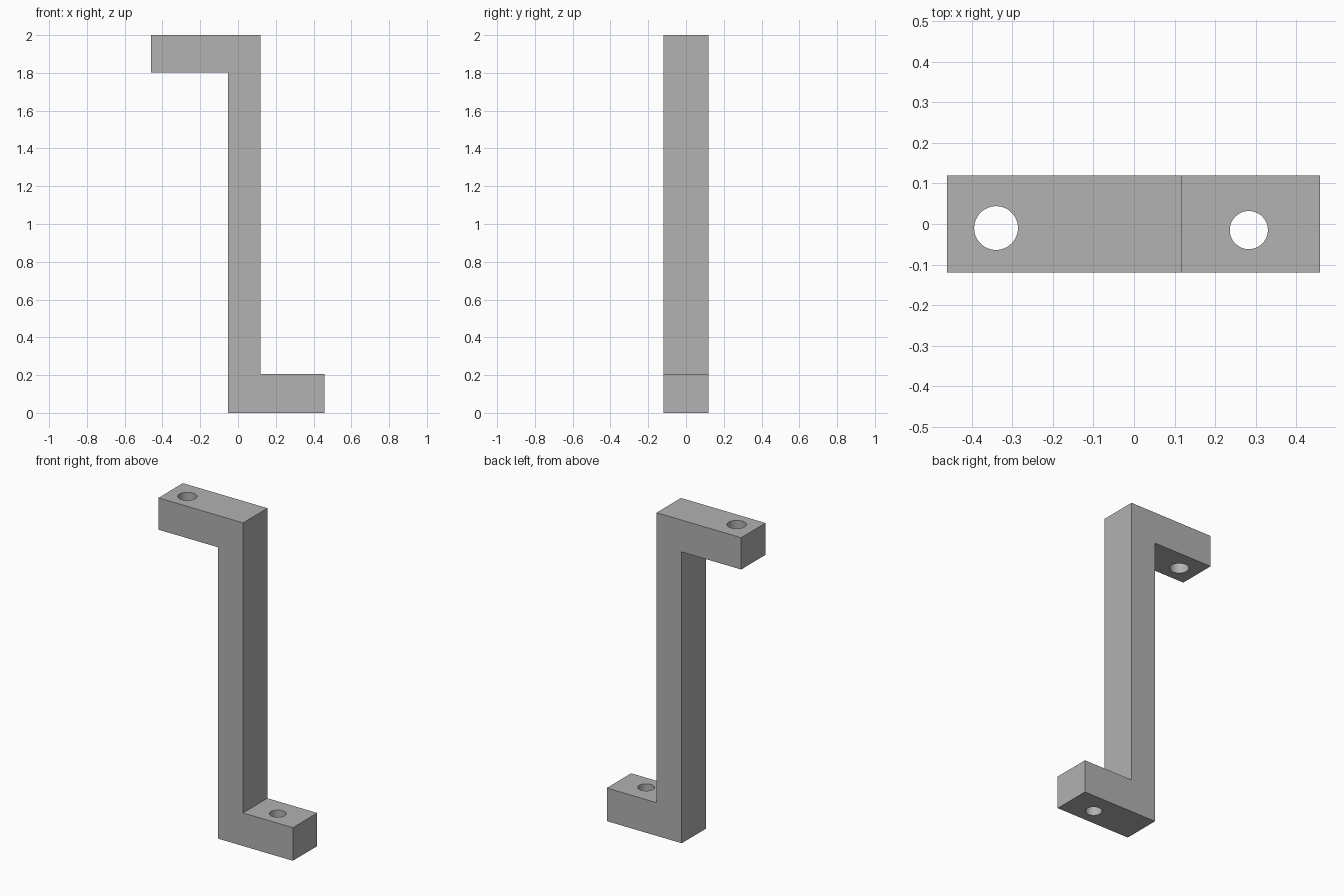
import bpy
import bmesh
from mathutils import Vector

cube = bpy.data.objects.get("Cube")
if cube:
    bpy.data.objects.remove(cube, do_unlink=True)

# Single grey material
grey = bpy.data.materials.new("plain_grey")
grey.use_nodes = True
colour = (0.445, 0.445, 0.445, 1)
grey.diffuse_color = colour
grey.node_tree.nodes["Principled BSDF"].inputs["Base Color"].default_value = colour

HALF_DEPTH = 0.119

# Z-shaped bracket: side profile extruded through its depth
profile = [(-0.054, 0), (0.459, 0), (0.459, 0.205), (0.118, 0.205),
           (0.118, 2), (-0.461, 2), (-0.461, 1.803), (-0.054, 1.803)]
bm = bmesh.new()
face = bm.faces.new([bm.verts.new((x, -HALF_DEPTH, z)) for x, z in profile])
swept = bmesh.ops.extrude_face_region(bm, geom=[face])["geom"]
bmesh.ops.translate(bm, vec=Vector((0, 2 * HALF_DEPTH, 0)),
                    verts=[v for v in swept if isinstance(v, bmesh.types.BMVert)])
bmesh.ops.recalc_face_normals(bm, faces=bm.faces)
mesh = bpy.data.meshes.new("bracket")
bm.to_mesh(mesh)
bm.free()
mesh.materials.append(grey)
bracket = bpy.data.objects.new("bracket", mesh)
bpy.context.collection.objects.link(bracket)


def drill(name, x, y, z, radius):
    """Cut a vertical round screw hole through an arm."""
    bpy.ops.mesh.primitive_cylinder_add(vertices=48, radius=radius, depth=0.4,
                                        location=(x, y, z))
    cutter = bpy.context.object
    cutter.name = name
    cutter.data.materials.append(grey)
    cutter.hide_render = True
    cut = bracket.modifiers.new(name, "BOOLEAN")
    cut.operation = "DIFFERENCE"
    cut.solver = "EXACT"
    cut.object = cutter
    bpy.ops.object.select_all(action="DESELECT")
    bracket.select_set(True)
    bpy.context.view_layer.objects.active = bracket
    bpy.ops.object.modifier_apply(modifier=name)
    bpy.data.objects.remove(cutter, do_unlink=True)


# Screw holes in the two arms
drill("upper_hole", -0.34, -0.01, 1.9, 0.054)
drill("lower_hole", 0.283, -0.015, 0.1, 0.047)

bpy.ops.object.shade_smooth_by_angle()
